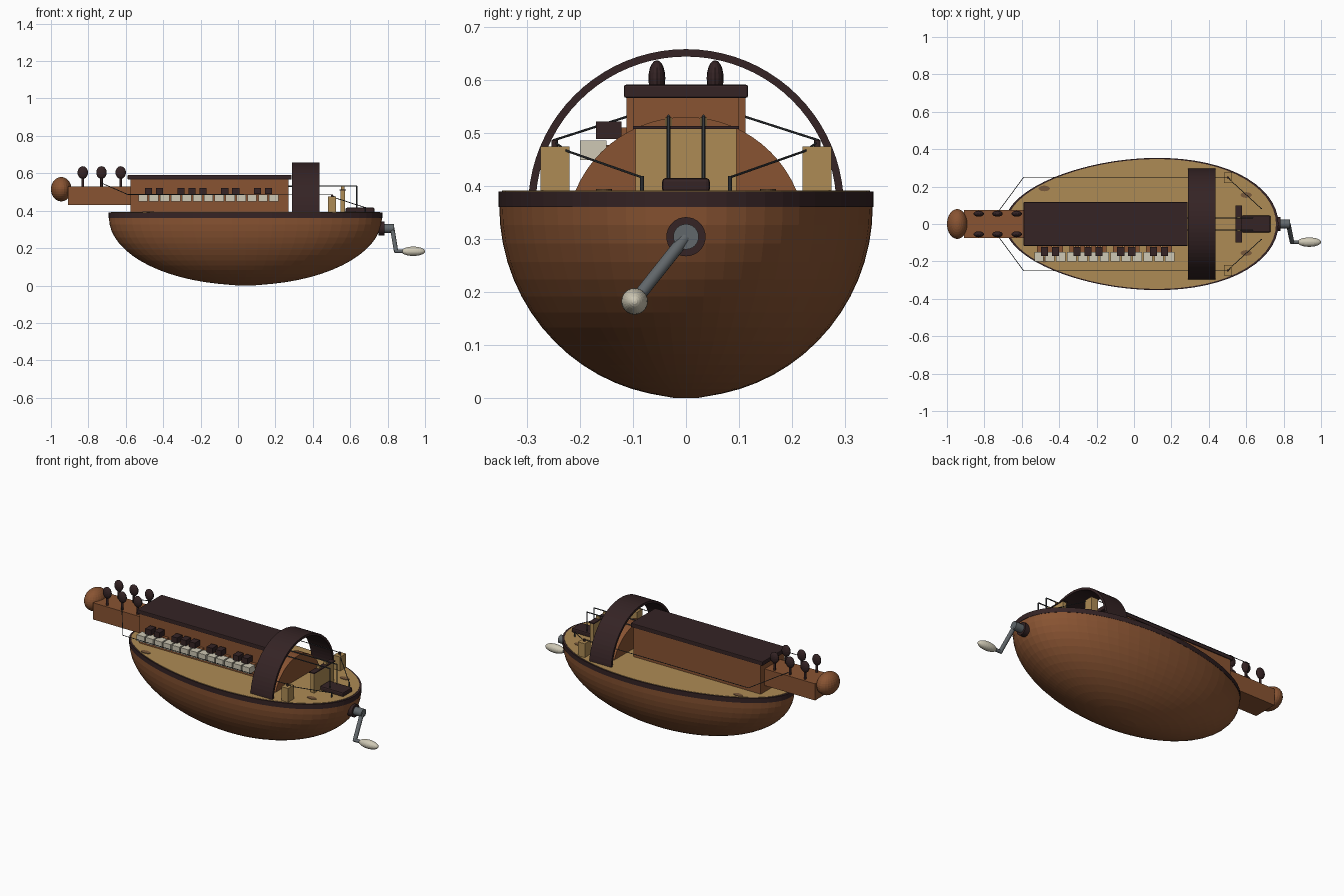
import bpy, bmesh, math
from mathutils import Vector, Matrix

if "Cube" in bpy.data.objects:
    bpy.data.objects.remove(bpy.data.objects["Cube"])


def material(name, rgb):
    m = bpy.data.materials.new(name)
    m.diffuse_color = (*rgb, 1)
    m.use_nodes = True
    m.node_tree.nodes["Principled BSDF"].inputs["Base Color"].default_value = m.diffuse_color
    return m


WOOD = material("warm brown wood", (0.25, 0.088, 0.032))
TAN = material("pale spruce", (0.42, 0.26, 0.09))
DARK = material("dark ebony", (0.035, 0.017, 0.018))
IVORY = material("ivory", (0.62, 0.58, 0.46))
STEEL = material("grey steel", (0.12, 0.135, 0.145))
STRING = material("string black", (0.04, 0.045, 0.05))
HOLE = material("sound hole brown", (0.19, 0.10, 0.045))


def finish(name, bm, mat, smooth=False):
    bmesh.ops.recalc_face_normals(bm, faces=bm.faces)
    me = bpy.data.meshes.new(name)
    bm.to_mesh(me)
    bm.free()
    me.materials.append(mat)
    ob = bpy.data.objects.new(name, me)
    bpy.context.collection.objects.link(ob)
    if smooth:
        bpy.context.view_layer.objects.active = ob
        ob.select_set(True)
        bpy.ops.object.shade_smooth_by_angle(angle=math.radians(35))
        ob.select_set(False)
    return ob


def box(name, x, y, z, mat, bevel=0):
    """Box from (min, max) ranges on each axis."""
    bm = bmesh.new()
    bmesh.ops.create_cube(bm, size=1)
    for v in bm.verts:
        v.co = Vector([(r[0] + r[1]) / 2 + c * (r[1] - r[0]) for c, r in zip(v.co, (x, y, z))])
    if bevel:
        bmesh.ops.bevel(bm, geom=bm.edges[:], offset=bevel, segments=2, affect='EDGES', profile=0.5)
    return finish(name, bm, mat)


def rod(name, a, b, r, mat, sides=12):
    """Cylinder from point a to point b."""
    a, b = Vector(a), Vector(b)
    bm = bmesh.new()
    rot = (b - a).to_track_quat('Z', 'Y').to_matrix().to_4x4()
    bmesh.ops.create_cone(bm, cap_ends=True, segments=sides, radius1=r, radius2=r,
                          depth=(b - a).length, matrix=Matrix.Translation((a + b) / 2) @ rot)
    return finish(name, bm, mat, sides > 8)


def ball(name, centre, radii, mat, u=24, v=16):
    bm = bmesh.new()
    bmesh.ops.create_uvsphere(bm, u_segments=u, v_segments=v, radius=1,
                              matrix=Matrix.Translation(centre) @ Matrix.Diagonal((*radii, 1)))
    return finish(name, bm, mat)


def wire(name, points, r):
    for a, b in zip(points, points[1:]):
        rod(name, a, b, r, STRING, 6)


# Egg-shaped outline shared by the bowl, rim and soundboard
N = 64


def egg(scale, z):
    pts = []
    for i in range(N):
        a = 2 * math.pi * i / N
        t = math.cos(a) * scale
        pts.append((0.04 + 0.73 * t, 0.35 * math.sin(a) * scale * (1 + 0.12 * t), z))
    return pts


def loft(name, loops, mat):
    bm = bmesh.new()
    rings = [[bm.verts.new(p) for p in loop] for loop in loops]
    for lo, hi in zip(rings, rings[1:]):
        for i in range(N):
            bm.faces.new((lo[i], lo[(i + 1) % N], hi[(i + 1) % N], hi[i]))
    bm.faces.new(rings[0])
    bm.faces.new(rings[-1])
    return finish(name, bm, mat)


bowl = []
for k in range(1, 17):
    a = math.pi / 2 * k / 16
    bowl.append(egg(math.sin(a), 0.362 - 0.36 * math.cos(a)))
bowl[0] = egg(0.07, 0.001)
loft("bowl_body", bowl, WOOD)
loft("body_rim", [egg(1.003, 0.361), egg(1.003, 0.39)], DARK)
loft("soundboard", [egg(0.985, 0.38), egg(0.985, 0.392)], TAN)

# Sound holes as thin plates
for x, y in ((-0.48, 0.19), (0.6, 0.155)):
    for s in (1, -1):
        bm = bmesh.new()
        bmesh.ops.create_cone(bm, cap_ends=True, segments=24, radius1=1, radius2=1, depth=1,
                              matrix=Matrix.Translation((x, s * y, 0.393)) @ Matrix.Diagonal((0.03, 0.015, 0.004, 1)))
        finish("sound_hole", bm, HOLE)

# Key box with open right end and a lid
for s in (1, -1):
    box("key_box_wall", (-0.57, 0.27), sorted((s * 0.098, s * 0.112)), (0.385, 0.57), WOOD)
box("key_box_end", (-0.575, -0.56), (-0.112, 0.112), (0.36, 0.57), WOOD)
box("key_box_lid", (-0.59, 0.287), (-0.117, 0.117), (0.567, 0.592), DARK, 0.004)

# Keyboard along the front of the key box
PITCH, START = 0.0583, -0.537
for k in range(13):
    x = START + PITCH * (k + 0.5)
    box("ivory_key", (x - 0.025, x + 0.025), (-0.2, -0.15), (0.45, 0.487), IVORY)
    box("ivory_key_stem", (x - 0.012, x + 0.012), (-0.15, -0.1), (0.458, 0.478), WOOD)
for k in (1, 2, 4, 5, 6, 8, 9, 11, 12):
    x = START + PITCH * k
    box("dark_key", (x - 0.019, x + 0.019), (-0.17, -0.122), (0.489, 0.522), DARK)
    box("dark_key_stem", (x - 0.011, x + 0.011), (-0.122, -0.1), (0.491, 0.511), WOOD)

# Peg box, rounded head and tuning pegs
box("peg_box", (-0.91, -0.57), (-0.075, 0.075), (0.43, 0.53), WOOD)
ball("head_finial", (-0.945, 0, 0.515), (0.055, 0.08, 0.065), WOOD)
for x in (-0.83, -0.73, -0.627):
    for y in (-0.055, 0.055):
        rod("peg_shaft", (x, y, 0.52), (x, y, 0.59), 0.007, DARK)
        ball("peg_knob", (x, y, 0.604), (0.028, 0.016, 0.034), DARK, 16, 10)

# Wheel and its arched cover
rod("wheel", (0.33, 0, 0.305), (0.395, 0, 0.305), 0.226, WOOD, 64)
bm = bmesh.new()
rows = []
for i in range(41):
    a = math.pi * i / 40
    rows.append([bm.verts.new((x, r * math.cos(a), 0.361 + r * math.sin(a)))
                 for x, r in ((0.29, 0.298), (0.435, 0.298), (0.435, 0.284), (0.29, 0.284))])
for p, q in zip(rows, rows[1:]):
    for j in range(4):
        bm.faces.new((p[j], p[(j + 1) % 4], q[(j + 1) % 4], q[j]))
bm.faces.new(rows[0])
bm.faces.new(rows[-1])
finish("wheel_cover", bm, DARK)

# Bridge, side bridges and tailpiece
box("main_bridge", (0.547, 0.573), (-0.095, 0.095), (0.385, 0.508), TAN)
box("bridge_cap", (0.543, 0.577), (-0.1, 0.1), (0.508, 0.514), DARK)
for s in (1, -1):
    box("string_notch", (0.55, 0.57), sorted((s * 0.026, s * 0.04)), (0.514, 0.53), TAN)
    box("side_bridge", (0.48, 0.525), sorted((s * 0.22, s * 0.275)), (0.385, 0.475), TAN)
    rod("side_bridge_pin", (0.502, s * 0.248, 0.47), (0.502, s * 0.248, 0.488), 0.006, DARK)
box("tailpiece", (0.575, 0.73), (-0.045, 0.045), (0.388, 0.416), DARK, 0.007)

# Melody and drone strings
for s in (1, -1):
    wire("melody_string", [(-0.565, s * 0.033, 0.53), (0.635, s * 0.033, 0.532),
                           (0.635, s * 0.033, 0.41)], 0.0035)
    wire("drone_string", [(-0.73, s * 0.06, 0.548), (-0.59, s * 0.25, 0.487), (0.502, s * 0.25, 0.485),
                          (0.525, s * 0.225, 0.467), (0.68, s * 0.083, 0.417)], 0.0022)
    rod("drone_anchor", (0.68, s * 0.083, 0.385), (0.68, s * 0.083, 0.42), 0.004, STRING, 8)

# Crank with handle
rod("crank_boss", (0.75, 0, 0.305), (0.782, 0, 0.305), 0.037, DARK, 32)
rod("crank_hub", (0.775, 0, 0.305), (0.835, 0, 0.305), 0.024, STEEL, 24)
rod("crank_arm", (0.825, 0, 0.305), (0.845, -0.097, 0.183), 0.012, STEEL)
rod("crank_pin", (0.837, -0.097, 0.183), (0.895, -0.097, 0.183), 0.01, STEEL)
bm = bmesh.new()
bmesh.ops.create_uvsphere(bm, u_segments=24, v_segments=16, radius=1,
                          matrix=Matrix.Translation((0.937, -0.097, 0.183))
                          @ Matrix.Diagonal((0.063, 0.025, 0.025, 1)) @ Matrix.Rotation(math.pi / 2, 4, 'Y'))
finish("crank_handle", bm, IVORY)
